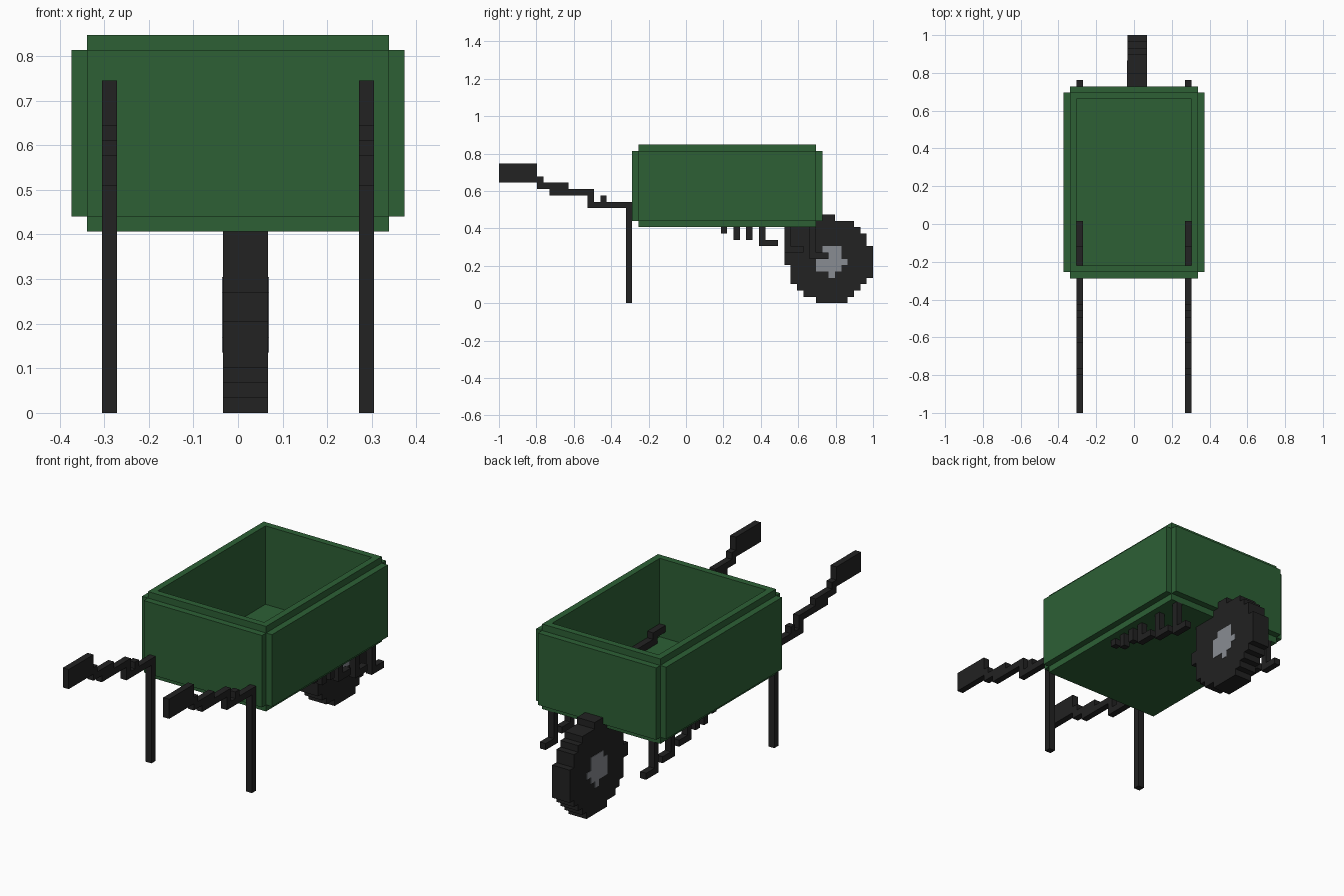
import bpy, bmesh
from mathutils import Matrix, Vector

if "Cube" in bpy.data.objects:
    bpy.data.objects.remove(bpy.data.objects["Cube"])

U = 2 / 59  # one block


def material(name, rgb):
    m = bpy.data.materials.new(name)
    m.use_nodes = True
    m.diffuse_color = (*rgb, 1)
    bsdf = next(n for n in m.node_tree.nodes if n.type == 'BSDF_PRINCIPLED')
    bsdf.inputs["Base Color"].default_value = (*rgb, 1)
    return m


GREEN = material("tray green", (0.026, 0.117, 0.036))
BLACK = material("matt black", (0.016, 0.016, 0.016))
GREY = material("hub grey", (0.25, 0.265, 0.29))


def blocks(name, mat, boxes):
    """One object from boxes (x0, x1, y0, y1, z0, z1) in block units."""
    bm = bmesh.new()
    for x0, x1, y0, y1, z0, z1 in boxes:
        centre = Vector(((x0 + x1) / 2, (y0 + y1) / 2 - 29.5, (z0 + z1) / 2)) * U
        size = Vector((x1 - x0, y1 - y0, z1 - z0)) * U
        bmesh.ops.create_cube(bm, size=1, matrix=Matrix.Translation(centre) @ Matrix.Diagonal((*size, 1)))
    mesh = bpy.data.meshes.new(name)
    bm.to_mesh(mesh)
    bm.free()
    mesh.materials.append(mat)
    ob = bpy.data.objects.new(name, mesh)
    bpy.context.collection.objects.link(ob)
    return ob


def pair(name, mat, profile):
    """Left and right bars from (y0, y1, z0, z1) steps, one block wide."""
    for side, x in (("left", 8), ("right", -9)):
        blocks(f"{side}_{name}", mat, [(x, x + 1, *p) for p in profile])


# Tray: floor, inner walls with raised rim, and outer panels with notched corners
blocks("tray_floor", GREEN, [(-9, 9, 23, 49, 12, 13)])
blocks("tray_walls", GREEN, [
    (-10, -9, 22, 50, 12, 25), (9, 10, 22, 50, 12, 25),
    (-9, 9, 22, 23, 12, 25), (-9, 9, 49, 50, 12, 25)])
blocks("tray_panels", GREEN, [
    (-11, -10, 22, 50, 13, 24), (10, 11, 22, 50, 13, 24),
    (-10, 10, 21, 22, 13, 24), (-10, 10, 50, 51, 13, 24)])

# Stepped handles, legs, and the rails seen inside and below the tray
pair("grip", BLACK, [(0, 6, 19, 22)])
pair("handle", BLACK, [
    (6, 7, 18, 20), (7, 11, 18, 19), (8, 15, 17, 18), (14, 15, 15, 17),
    (15, 21, 15, 16), (16, 17, 16, 17)])
pair("leg", BLACK, [(20, 21, 0, 15)])
pair("inner_rail", BLACK, [(23, 26, 14, 15), (25, 30, 13, 14)])
pair("rail_stubs", BLACK, [(35, 36, 11, 12), (37, 38, 10, 12), (39, 40, 10, 12)])
pair("fork", BLACK, [
    (41, 42, 10, 12), (41, 44, 9, 10),
    (45, 46, 9, 12), (45, 48, 8, 9),
    (49, 50, 8, 12), (49, 52, 7, 8)])

# Wheel: rows (y0, y1, z0, z1) of a blocky disc, three blocks wide
wheel_rows = [
    (50, 55, 0, 1), (48, 56, 1, 2), (47, 57, 2, 3), (46, 58, 3, 4),
    (46, 59, 4, 6), (45, 59, 6, 8), (46, 59, 8, 9), (46, 58, 9, 11),
    (46, 57, 11, 12), (48, 56, 12, 13), (51, 53, 13, 14)]
blocks("tyre", BLACK, [(-1, 2, *r) for r in wheel_rows])

# Hub plates on both sides of the wheel
hub_rows = [(52, 53, 4, 5), (50, 54, 5, 6), (50, 55, 6, 7), (50, 54, 7, 8), (51, 54, 8, 9)]
for side, x in (("left", 2), ("right", -1.06)):
    blocks(f"{side}_hub", GREY, [(x, x + 0.06, *r) for r in hub_rows])
